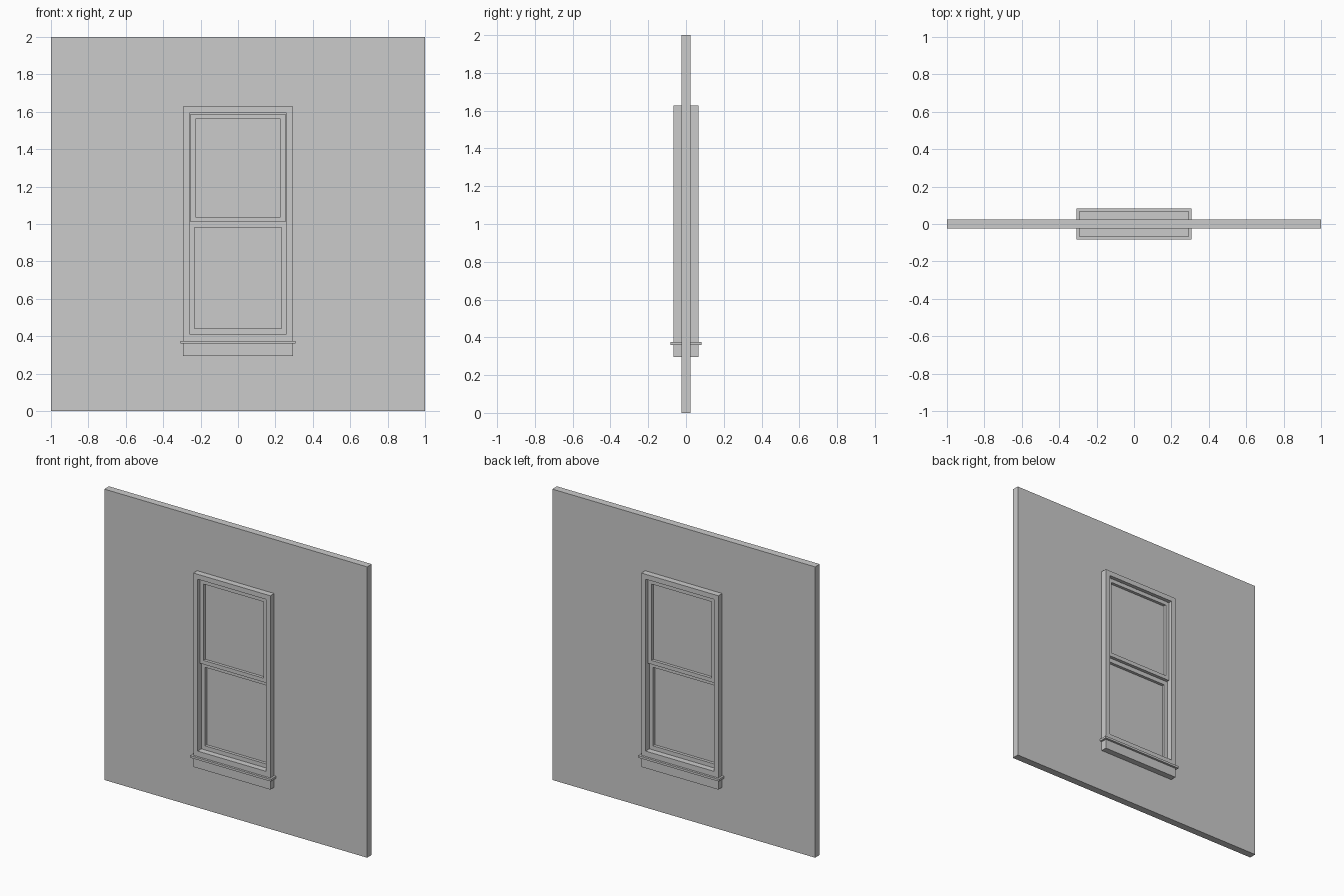
import bpy, bmesh

if "Cube" in bpy.data.objects:
    bpy.data.objects.remove(bpy.data.objects["Cube"])


def mesh_object(name, bm):
    bmesh.ops.recalc_face_normals(bm, faces=bm.faces)
    me = bpy.data.meshes.new(name)
    bm.to_mesh(me)
    bm.free()
    ob = bpy.data.objects.new(name, me)
    bpy.context.collection.objects.link(ob)
    return ob


def slab(name, hw, z0, z1, hd):
    """Box centred on x and y: half width, bottom, top, half depth."""
    bm = bmesh.new()
    bmesh.ops.create_cube(bm, size=2)
    for v in bm.verts:
        v.co = (v.co.x * hw, v.co.y * hd, z1 if v.co.z > 0 else z0)
    return mesh_object(name, bm)


def ring(name, outer, inner, hd):
    """Rectangular frame; outer and inner are (half width, bottom, top)."""
    bm = bmesh.new()

    def loop(rect, y):
        w, a, b = rect
        return [bm.verts.new((x, y, z)) for x, z in ((-w, a), (w, a), (w, b), (-w, b))]

    loops = [loop(outer, -hd), loop(inner, -hd), loop(inner, hd), loop(outer, hd)]
    for k in range(4):
        p, q = loops[k], loops[(k + 1) % 4]
        for i in range(4):
            j = (i + 1) % 4
            bm.faces.new((p[i], p[j], q[j], q[i]))
    return mesh_object(name, bm)


opening = (0.26, 0.412, 1.594)

# Wall with its window opening
ring("wall", (1.0, 0.0, 2.0), opening, 0.025)

# Casing, sill and apron, same on both faces of the wall
ring("window_casing", (0.293, 0.375, 1.628), opening, 0.067)
slab("window_sill", 0.307, 0.36, 0.375, 0.082)
slab("sill_apron", 0.293, 0.295, 0.36, 0.067)

# Track behind the narrow gap around the upper sash
ring("upper_track", (0.26, 1.0, 1.594), (0.24, 1.02, 1.575), 0.02)

# Sashes: the upper one stands proud of the lower one
ring("upper_sash", (0.254, 1.01, 1.589), (0.228, 1.037, 1.562), 0.048)
ring("lower_sash", (0.26, 0.412, 1.015), (0.233, 0.44, 0.98), 0.026)

# Glass panes
slab("upper_glass", 0.228, 1.037, 1.562, 0.028)
slab("lower_glass", 0.233, 0.44, 0.98, 0.006)
